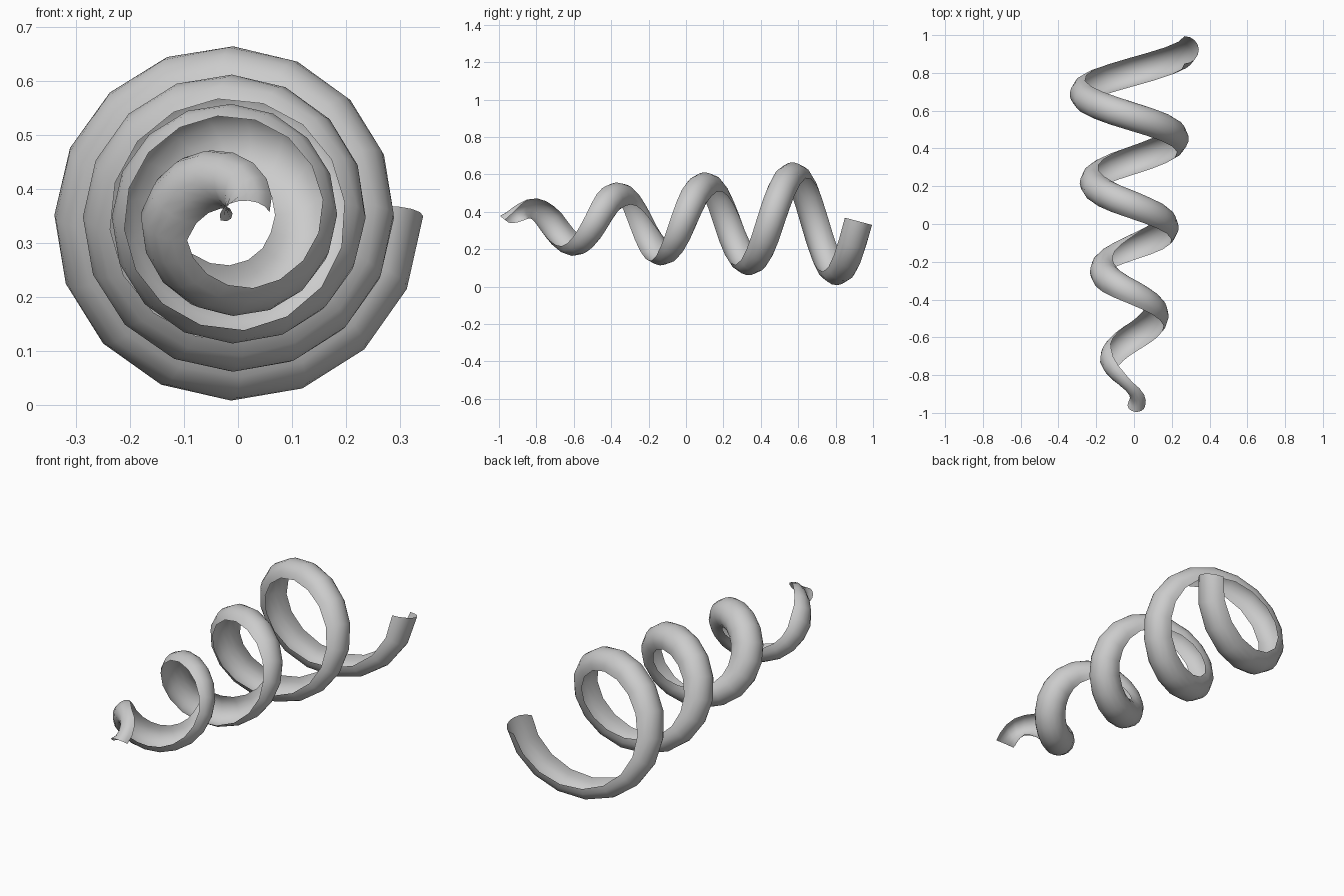
import bpy, bmesh, math
from mathutils import Vector

if "Cube" in bpy.data.objects:
    bpy.data.objects.remove(bpy.data.objects["Cube"])

CX, CZ = -0.012, 0.349       # helix axis runs along y
TURNS, STEPS, ARC = 4, 16, 8

# (turn, helix radius, tube radius, facing angle of the half tube)
KEYS = [(0, .025, .047, -105), (.25, .066, .052, -85), (.5, .095, .073, -10),
        (.75, .110, .075, 18), (1, .121, .075, 40), (1.25, .134, .074, 44),
        (1.75, .161, .075, 42), (2, .174, .075, 28), (3, .227, .075, 10),
        (4, .280, .075, 0)]


def sample(t):
    for a, b in zip(KEYS, KEYS[1:]):
        if t <= b[0]:
            f = (t - a[0]) / (b[0] - a[0])
            return [a[i] + (b[i] - a[i]) * f for i in (1, 2, 3)]
    return KEYS[-1][1:]


# open half-tube swept along a widening helix
bm = bmesh.new()
rings = []
for s in range(TURNS * STEPS + 1):
    t = s / STEPS
    r, rho, face = sample(t)
    a = 2 * math.pi * t
    out = Vector((math.cos(a), 0, math.sin(a)))
    along = Vector((-math.sin(a), 0, math.cos(a)))
    center = Vector((CX, -0.958 + 0.47 * t, CZ)) + out * r
    slope = min(math.atan2(0.47 / (2 * math.pi), r), math.radians(38))
    back = Vector((0, math.cos(slope), 0)) - along * math.sin(slope)
    ring = []
    for k in range(ARC + 1):
        p = math.radians(face - 90 + 180 * k / ARC)
        ring.append(bm.verts.new(center + (out * math.cos(p) + back * math.sin(p)) * rho))
    rings.append(ring)
for A, B in zip(rings, rings[1:]):
    for k in range(ARC):
        bm.faces.new((A[k], B[k], B[k + 1], A[k + 1])).smooth = True
bm.normal_update()
bmesh.ops.reverse_faces(bm, faces=bm.faces[:]) if sum(
    f.normal.dot(f.calc_center_median() - Vector((CX, f.calc_center_median().y, CZ)))
    for f in bm.faces) < 0 else None

mesh = bpy.data.meshes.new("spiral_ribbon")
bm.to_mesh(mesh)
bm.free()
bpy.context.collection.objects.link(bpy.data.objects.new("spiral_ribbon", mesh))
